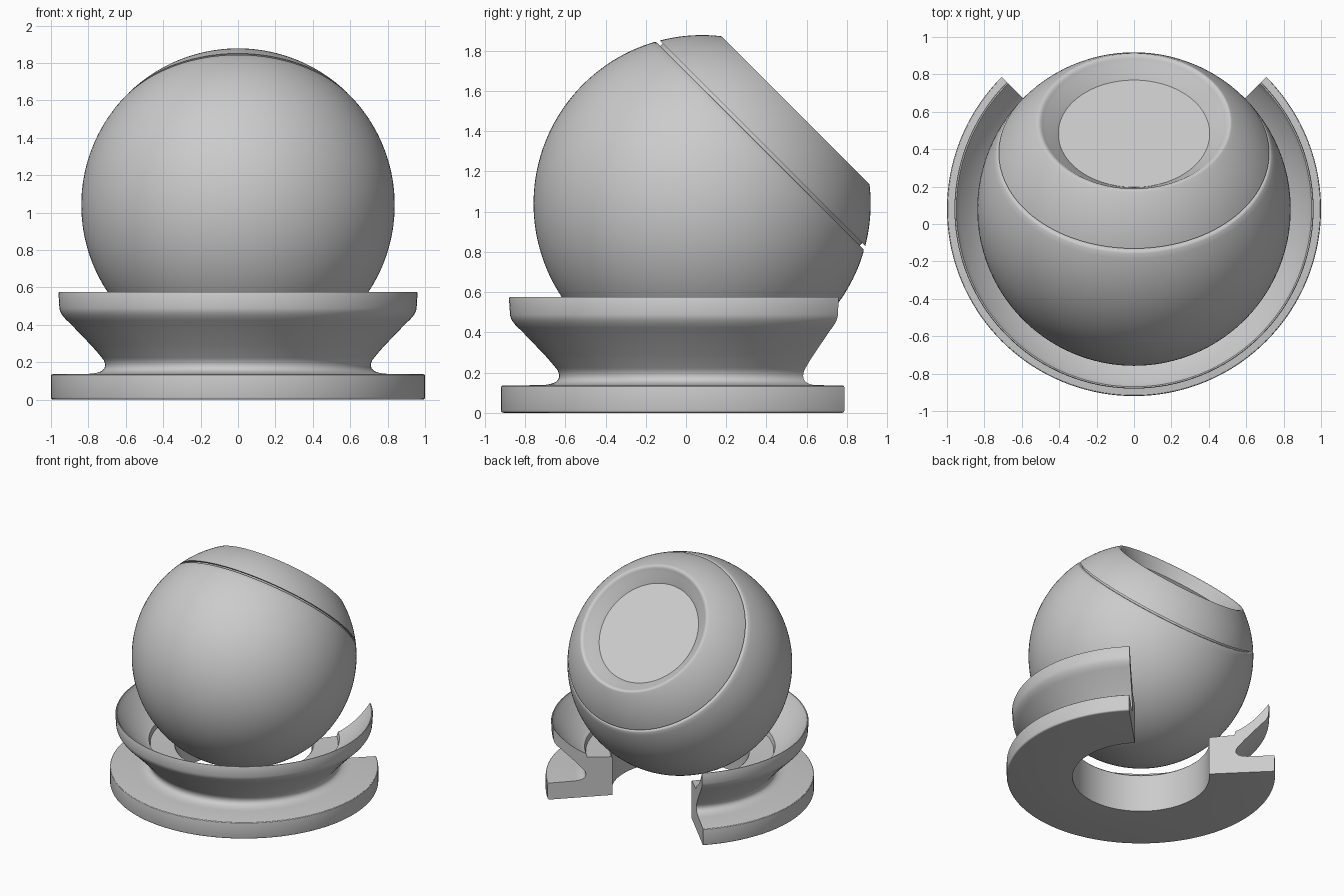
import bpy, bmesh
from math import sin, cos, pi, radians, sqrt, asin
from mathutils import Matrix

if "Cube" in bpy.data.objects:
    bpy.data.objects.remove(bpy.data.objects["Cube"])

CY = 0.08            # y of the shared axis
BALL_Z, R = 1.04, 0.838


def bez(p0, p1, p2, n=8):
    """Points on a quadratic curve, used for fillets and the bowl."""
    return [tuple((1-t)**2*a + 2*t*(1-t)*b + t*t*c for a, b, c in zip(p0, p1, p2))
            for t in (i/n for i in range(n+1))]


def sphere_arc(d0, d1, n):
    """Points (radius, height) on the ball between two heights."""
    a0, a1 = asin(max(-1, d0/R)), asin(min(1, d1/R))
    return [(max(0, R*cos(a0+(a1-a0)*i/n)), R*sin(a0+(a1-a0)*i/n)) for i in range(n+1)]


def lathe(name, profile, matrix, start=0, sweep=2*pi, steps=128, closed=False):
    """Revolve a profile about z; partial sweeps of closed profiles get end caps."""
    bm = bmesh.new()
    full = sweep > 2*pi - 1e-4
    cols = steps if full else steps + 1
    rings = []
    for i in range(cols):
        a = start + sweep*i/steps
        rings.append([bm.verts.new((r*cos(a), r*sin(a), z)) for r, z in profile])
    n = len(profile)
    for i in range(steps):
        A, B = rings[i], rings[(i+1) % cols]
        for j in range(n if closed else n-1):
            k = (j+1) % n
            bm.faces.new((A[j], B[j], B[k], A[k]))
    if closed and not full:
        bm.faces.new(rings[0])
        bm.faces.new(rings[-1][::-1])
    bmesh.ops.remove_doubles(bm, verts=bm.verts, dist=1e-5)
    bmesh.ops.recalc_face_normals(bm, faces=bm.faces)
    mesh = bpy.data.meshes.new(name)
    bm.to_mesh(mesh)
    bm.free()
    ob = bpy.data.objects.new(name, mesh)
    ob.matrix_world = matrix
    bpy.context.collection.objects.link(ob)
    bpy.ops.object.select_all(action='DESELECT')
    ob.select_set(True)
    bpy.context.view_layer.objects.active = ob
    bpy.ops.object.shade_smooth_by_angle(angle=radians(30))
    return ob


# Ball: tilted 45 degrees backwards, with a groove and a dished face
tilt = Matrix.Translation((0, CY, BALL_Z)) @ Matrix.Rotation(radians(-45), 4, 'X')
g0, g1, face = 0.408, 0.424, 0.657
rg = sqrt(R*R - g0*g0)
rf = sqrt(R*R - face*face)
ball = sphere_arc(-R, g0 - 0.008, 60)
ball += bez((rg, g0 - 0.004), (rg - 0.004, g0), (rg - 0.012, g0), 3)
ball += [(rg - 0.03, g0), (rg - 0.03, g1)]
ball += sphere_arc(g1, face - 0.012, 14)
ball += bez((rf + 0.002, face - 0.002), (rf - 0.004, face + 0.004), (rf - 0.022, face - 0.004), 5)
ball += bez((rf - 0.03, face - 0.012), (0.425, 0.59), (0.405, 0.57), 8)
ball += [(0.0, 0.57)]
lathe("ball", ball, tilt)

# Stand: waisted ring with a bowl on top, open at the back quarter
stand = [(0.51, 0.0), (0.985, 0.0)]
stand += bez((0.99, 0.001), (0.999, 0.002), (1.0, 0.012), 3)
stand += bez((1.0, 0.126), (1.0, 0.136), (0.99, 0.136), 3)
stand += bez((0.80, 0.138), (0.70, 0.142), (0.712, 0.195), 10)
stand += bez((0.717, 0.21), (0.74, 0.24), (0.78, 0.285), 5)
stand += bez((0.90, 0.41), (0.953, 0.455), (0.955, 0.49), 7)
stand += [(0.96, 0.568), (0.957, 0.575), (0.95, 0.575)]
stand += bez((0.948, 0.57), (0.85, 0.43), (0.725, 0.365), 12)
stand += [(0.71, 0.36), (0.70, 0.325), (0.52, 0.315), (0.51, 0.305)]
lathe("stand", stand, Matrix.Translation((0, CY, 0)),
      start=radians(135), sweep=radians(270), steps=108, closed=True)
